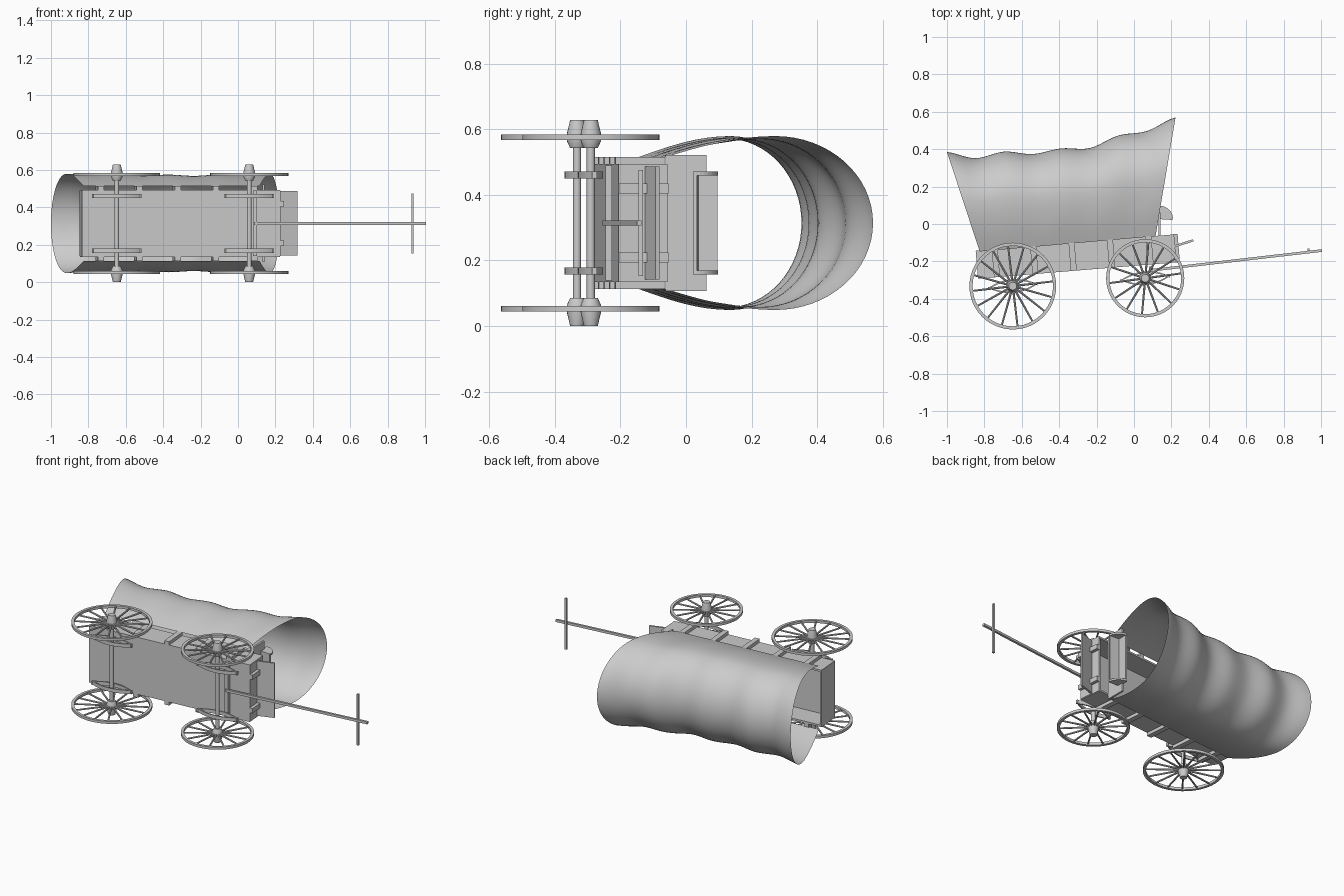
import bpy, bmesh, math
from mathutils import Matrix, Vector

if "Cube" in bpy.data.objects:
    bpy.data.objects.remove(bpy.data.objects["Cube"])

ZC = 0.314                      # middle plane of the wagon (it lies on its side)
TILT = math.radians(4.7)        # slope of the bed

mat = bpy.data.materials.new("plain_grey")
mat.diffuse_color = (0.6, 0.6, 0.6, 1)
mat.use_nodes = True
mat.node_tree.nodes["Principled BSDF"].inputs["Base Color"].default_value = mat.diffuse_color


def finish(name, bm, smooth=False, normals=True):
    if normals:
        bmesh.ops.recalc_face_normals(bm, faces=bm.faces[:])
    me = bpy.data.meshes.new(name)
    bm.to_mesh(me)
    bm.free()
    me.materials.append(mat)
    ob = bpy.data.objects.new(name, me)
    bpy.context.collection.objects.link(ob)
    if smooth:
        bpy.ops.object.select_all(action='DESELECT')
        ob.select_set(True)
        bpy.context.view_layer.objects.active = ob
        bpy.ops.object.shade_smooth_by_angle(angle=math.radians(35))
    return ob


def add_box(bm, c, size, angle=0):
    m = Matrix.Translation(c) @ Matrix.Rotation(angle, 4, 'Z') @ Matrix.Diagonal((*size, 1))
    bmesh.ops.create_cube(bm, size=1, matrix=m)


def box(name, c, size, angle=0):
    bm = bmesh.new()
    add_box(bm, c, size, angle)
    return finish(name, bm)


def prism(bm, pts, z0, z1):
    f = bm.faces.new([bm.verts.new((x, y, z0)) for x, y in pts])
    r = bmesh.ops.extrude_face_region(bm, geom=[f])
    for v in r['geom']:
        if isinstance(v, bmesh.types.BMVert):
            v.co.z = z1


def lathe(bm, profile, cx, cy, n, closed=False):
    # turn (radius, z) points around an upright axis
    rings = [[bm.verts.new((cx + r * math.cos(2 * math.pi * k / n),
                            cy + r * math.sin(2 * math.pi * k / n), z)) for k in range(n)]
             for r, z in profile]
    pairs = list(zip(rings, rings[1:])) + ([(rings[-1], rings[0])] if closed else [])
    for a, b in pairs:
        for k in range(n):
            bm.faces.new((a[k], a[(k + 1) % n], b[(k + 1) % n], b[k]))
    if not closed:
        bm.faces.new(rings[0])
        bm.faces.new(rings[-1])


# wheels, hubs, axles and leaf springs
for label, cx, cy, r, spokes in (("rear", -0.648, -0.332, 0.232, 16),
                                 ("front", 0.06, -0.29, 0.209, 14)):
    bm = bmesh.new()
    lathe(bm, [(0.0125, 0.05), (0.0125, 2 * ZC - 0.05)], cx, cy, 16)
    finish(label + "_axle", bm, True)
    for s, side in ((1, "upper"), (-1, "lower")):
        zw = ZC + s * 0.261
        bm = bmesh.new()
        lathe(bm, [(r, zw - 0.008), (r, zw + 0.008), (r - 0.017, zw + 0.008),
                   (r - 0.017, zw - 0.008)], cx, cy, 48, True)
        finish(f"{label}_{side}_rim", bm, True)
        bm = bmesh.new()
        for k in range(spokes):
            a = 2 * math.pi * (k + 0.3) / spokes
            d = Vector((math.cos(a), math.sin(a), 0))
            mid = Vector((cx, cy, zw)) + d * (r / 2)
            m = Matrix.Translation(mid) @ d.to_track_quat('Z', 'Y').to_matrix().to_4x4()
            bmesh.ops.create_cone(bm, segments=8, radius1=0.006, radius2=0.005,
                                  depth=r - 0.02, cap_ends=True, matrix=m)
        finish(f"{label}_{side}_spokes", bm, True)
        bm = bmesh.new()
        lathe(bm, [(0.021, ZC + s * 0.314), (0.031, ZC + s * 0.272),
                   (0.031, ZC + s * 0.25), (0.021, ZC + s * 0.228)], cx, cy, 20)
        finish(f"{label}_{side}_hub", bm, True)
        bm = bmesh.new()
        ts = [k / 8 - 1 for k in range(17)]
        zs = ZC + s * 0.146
        for g in (1, -1):
            arc = [(t * 0.133, g * 0.037 * (1 - t * t)) for t in ts]
            pts = arc + [(x, y - g * 0.008) for x, y in reversed(arc)]
            rot = [(cx + x * math.cos(TILT) - y * math.sin(TILT),
                    cy + x * math.sin(TILT) + y * math.cos(TILT)) for x, y in pts]
            prism(bm, rot, zs - 0.011, zs + 0.011)
        finish(f"{label}_{side}_spring", bm, True)

# bed: floor, sides, ends (placed in the sloping frame of the bed)
BED = Matrix.Translation((-0.31, -0.174, ZC)) @ Matrix.Rotation(TILT, 4, 'Z')


def bed_part(name, c, size):
    return box(name, BED @ Vector(c), size, TILT)


bed_part("bed_floor", (0, -0.069, 0), (1.06, 0.012, 0.36))
for s, side in ((1, "upper"), (-1, "lower")):
    bed_part(f"bed_{side}_side", (0, 0, s * 0.174), (1.063, 0.15, 0.012))
    # stakes along the side
    bm = bmesh.new()
    for k in range(5):
        add_box(bm, BED @ Vector((-0.43 + 0.206 * k, 0, s * 0.19)), (0.032, 0.15, 0.022), TILT)
    finish(f"{side}_stakes", bm)
    bed_part(f"front_{side}_cleat", (0.54, 0, s * 0.105), (0.022, 0.152, 0.03))
bed_part("tailgate", (-0.526, 0, 0), (0.012, 0.148, 0.35))
bed_part("front_board", (0.526, 0, 0), (0.012, 0.148, 0.35))

# driver's place
box("seat_panel", (0.136, 0.0, ZC), (0.012, 0.125, 0.414))
box("footboard", (0.268, -0.103, ZC), (0.104, 0.012, 0.345), math.radians(18))
box("seat_back", (0.137, 0.058, ZC), (0.012, 0.076, 0.314))
box("seat_base", (0.169, 0.03, ZC), (0.074, 0.012, 0.314), math.radians(-4))
for s, side in ((1, "upper"), (-1, "lower")):
    bm = bmesh.new()
    arc = [(0.135 + 0.073 * math.sin(k * math.pi / 16), 0.03 + 0.068 * math.cos(k * math.pi / 16))
           for k in range(9)]
    z = ZC + s * 0.151
    prism(bm, [(0.135, 0.025)] + arc, z - 0.006, z + 0.006)
    finish(f"seat_{side}_arm", bm)

# tongue and cross bars
box("tongue", (0.545, -0.195, ZC), (0.925, 0.014, 0.015), math.atan2(0.105, 0.91))
box("tongue_crossbar", (0.933, -0.138, ZC), (0.013, 0.013, 0.322))
box("draft_bar", (0.09, -0.236, ZC), (0.022, 0.02, 0.35))

# canvas cover: hoops with a sagging ridge
RIDGE = [0.385, 0.352, 0.387, 0.374, 0.404, 0.406, 0.473, 0.497, 0.57]
WIDTH = [1.0, 0.97, 0.985, 0.96, 0.985, 0.96, 0.985, 0.965, 1.0]


def spline(vals, u):
    # smooth curve through evenly spaced values
    p = u * (len(vals) - 1)
    i = min(int(p), len(vals) - 2)
    t = p - i
    a, b, c, d = (vals[max(0, min(len(vals) - 1, i + k))] for k in (-1, 0, 1, 2))
    return b + 0.5 * t * (c - a + t * (2 * a - 5 * b + 4 * c - d + t * (3 * (b - c) + d - a)))


half = [(0.53 * k / 8, 0.2 + 0.065 * math.sin(math.pi / 2 * k / 8)) for k in range(8)]
half += [(0.53 + 0.47 * math.sin(k * math.pi / 32), 0.265 * math.cos(k * math.pi / 32))
         for k in range(17)]
hoop = half + [(h, -w) for h, w in reversed(half[:-1])]
bm = bmesh.new()
rows = []
N = 48
for j in range(N + 1):
    u = j / N
    x0, x1 = -0.825 + 0.94 * u, -1.0 + 1.222 * u
    y0, y1 = -0.147 + 0.082 * u, spline(RIDGE, u)
    f = spline(WIDTH, u)
    rows.append([bm.verts.new((x0 + (x1 - x0) * h, y0 + (y1 - y0) * h,
                               ZC + w * (1 + (f - 1) * min(1, h * 3)))) for h, w in hoop])
for a, b in zip(rows, rows[1:]):
    for k in range(len(hoop) - 1):
        bm.faces.new((a[k], b[k], b[k + 1], a[k + 1]))
bm.normal_update()
top = max(bm.faces, key=lambda fc: fc.calc_center_median().y)
if top.normal.y < 0:
    bmesh.ops.reverse_faces(bm, faces=bm.faces[:])
finish("canvas_cover", bm, True, normals=False)
